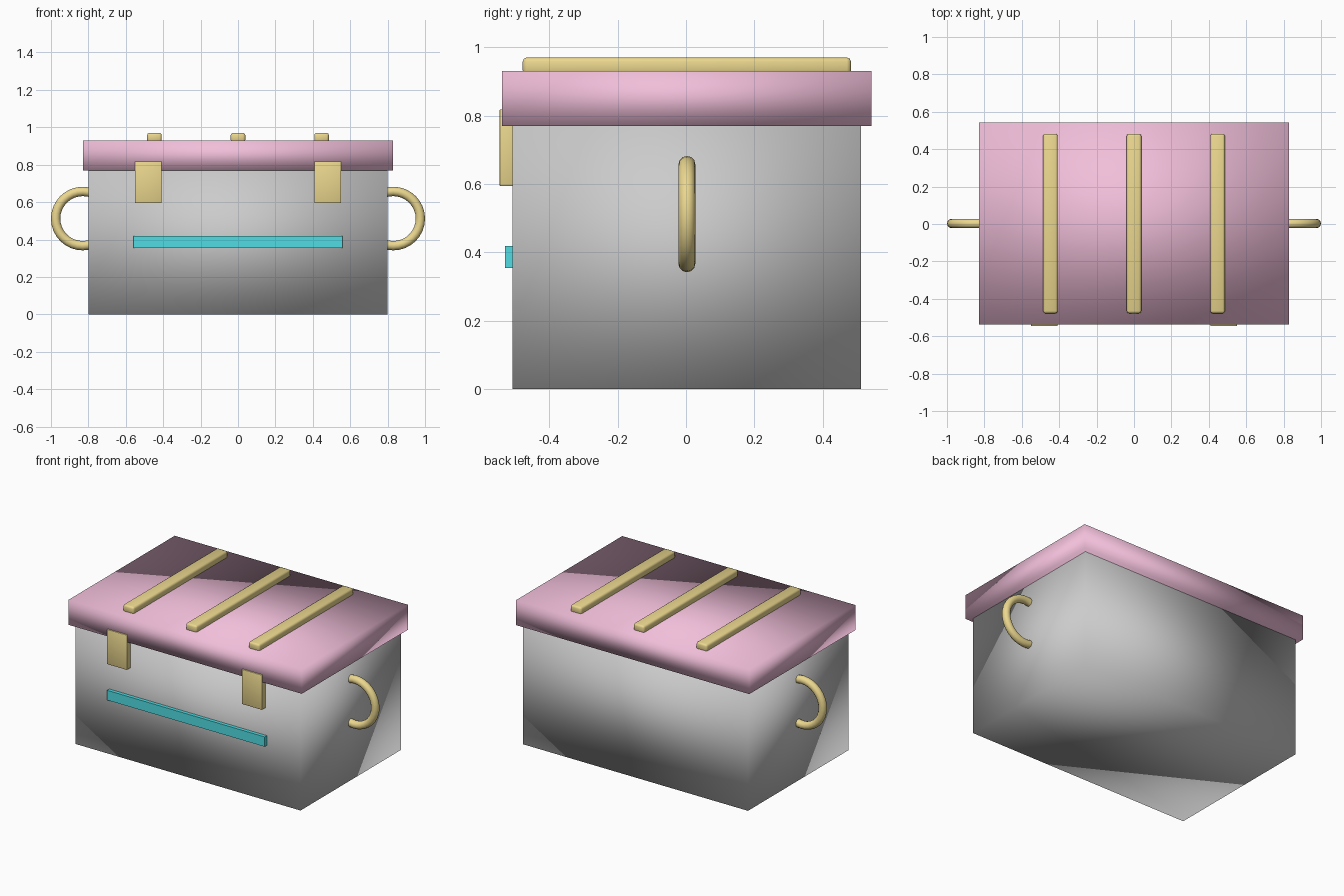
import bpy
import math

if "Cube" in bpy.data.objects:
    bpy.data.objects.remove(bpy.data.objects["Cube"])

Y0 = 0.0025  # small shift that keeps the whole model centred in y


def material(name, rgb):
    m = bpy.data.materials.new(name)
    m.diffuse_color = (*rgb, 1.0)
    m.use_nodes = True
    m.node_tree.nodes["Principled BSDF"].inputs["Base Color"].default_value = m.diffuse_color
    return m


pink = material("pink", (0.88, 0.52, 0.70))
gold = material("gold", (0.83, 0.68, 0.27))
cyan = material("cyan", (0.08, 0.72, 0.77))


def finish(ob, name, mat, smooth):
    ob.name = name
    if mat:
        ob.data.materials.append(mat)
    if smooth:
        bpy.ops.object.shade_smooth()
    return ob


def box(name, lo, hi, mat=None, bevel=0.0, smooth=True):
    """Box between two corners, optionally with rounded edges."""
    mid = [(a + b) / 2 for a, b in zip(lo, hi)]
    bpy.ops.mesh.primitive_cube_add(size=1, location=mid)
    ob = bpy.context.object
    ob.scale = [b - a for a, b in zip(lo, hi)]
    bpy.ops.object.transform_apply(location=False, rotation=False, scale=True)
    if bevel:
        mod = ob.modifiers.new("bevel", 'BEVEL')
        mod.width = bevel
        mod.segments = 2
    return finish(ob, name, mat, smooth)


# Chest body and overhanging lid
box("body", (-0.80, Y0 - 0.51, 0), (0.80, Y0 + 0.51, 0.77))
box("lid", (-0.83, Y0 - 0.54, 0.77), (0.83, Y0 + 0.54, 0.93), pink)

# Three straps across the lid
for name, x in (("left", -0.447), ("middle", 0.0), ("right", 0.447)):
    box(f"{name}_strap", (x - 0.039, Y0 - 0.48, 0.92),
        (x + 0.039, Y0 + 0.48, 0.97), gold, bevel=0.012)

# Glowing strip on the front
box("front_strip", (-0.56, -0.53, 0.355), (0.56, -0.50, 0.418), cyan, smooth=False)

# Mirrored latches and ring handles
for name, s in (("left", -1), ("right", 1)):
    x = 0.48 * s
    box(f"{name}_latch", (x - 0.072, -0.545, 0.594),
        (x + 0.072, -0.495, 0.818), gold, bevel=0.003)
    bpy.ops.mesh.primitive_torus_add(
        location=(0.83 * s, Y0, 0.512), rotation=(math.pi / 2, 0, 0),
        major_radius=0.145, minor_radius=0.025,
        major_segments=32, minor_segments=12)
    finish(bpy.context.object, f"{name}_handle", gold, True)
